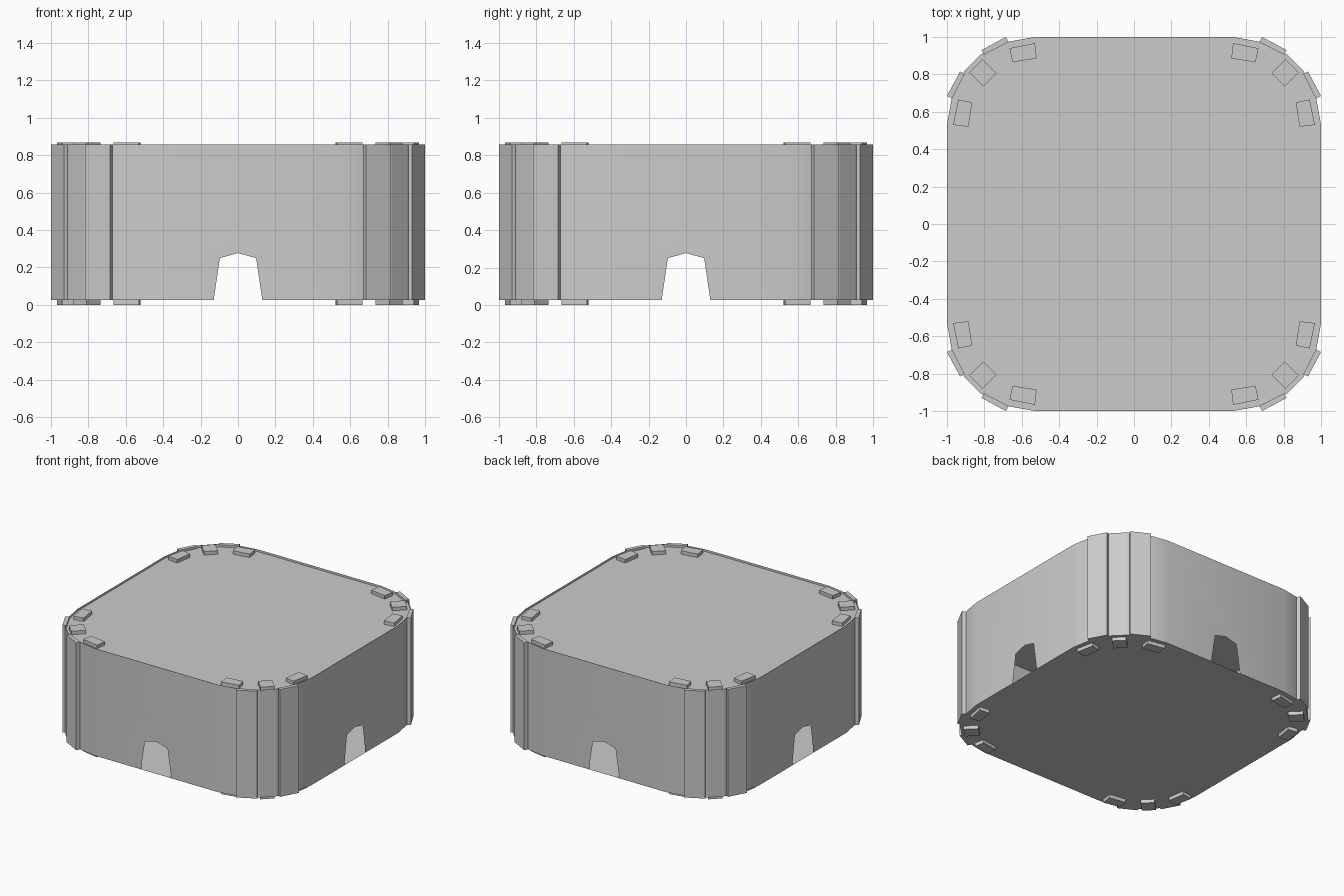
import bpy, bmesh
from math import pi
from mathutils import Matrix

if "Cube" in bpy.data.objects:
    bpy.data.objects.remove(bpy.data.objects["Cube"])

BOTTOM, RIM, LID, TOP = 0.027, 0.857, 0.84, 0.867
# one rounded corner of the outline, counter-clockwise
CORNER = [(1, .53), (.972, .685), (.905, .82), (.82, .905), (.685, .972), (.53, 1)]


def spin(p, k):
    for _ in range(k):
        p = (-p[1], p[0])
    return p


def finish(name, bm, smooth=False):
    me = bpy.data.meshes.new(name)
    bm.to_mesh(me)
    bm.free()
    ob = bpy.data.objects.new(name, me)
    bpy.context.collection.objects.link(ob)
    if smooth:
        bpy.ops.object.select_all(action='DESELECT')
        ob.select_set(True)
        bpy.context.view_layer.objects.active = ob
        bpy.ops.object.shade_smooth_by_angle(angle=0.3)
    return ob


def prism(bm, pts, z0, z1):
    lo = [bm.verts.new((x, y, z0)) for x, y in pts]
    hi = [bm.verts.new((x, y, z1)) for x, y in pts]
    bm.faces.new(lo[::-1])
    bm.faces.new(hi)
    n = len(pts)
    for i in range(n):
        j = (i + 1) % n
        bm.faces.new((lo[i], lo[j], hi[j], hi[i]))


# thin wall: four flat sides with a peaked doorway, joined by faceted corners
bm = bmesh.new()
door = [(-.13, BOTTOM), (-.097, .25), (0, .277), (.097, .25), (.13, BOTTOM)]
side = [(-.53, BOTTOM), *door, (.53, BOTTOM), (.53, RIM), (-.53, RIM)]
for k in range(4):
    bm.faces.new([bm.verts.new((*spin((1, y), k), z)) for y, z in side])
    for a, b in zip(CORNER, CORNER[1:]):
        a, b = spin(a, k), spin(b, k)
        bm.faces.new([bm.verts.new(v) for v in
                      ((*a, BOTTOM), (*b, BOTTOM), (*b, RIM), (*a, RIM))])
bmesh.ops.remove_doubles(bm, verts=bm.verts, dist=1e-4)
finish("wall", bm, True)

# lid (slightly recessed) and floor
outline = [spin(p, k) for k in range(4) for p in CORNER]
for name, z, pts in (("lid", LID, outline), ("floor", BOTTOM, outline[::-1])):
    bm = bmesh.new()
    bm.faces.new([bm.verts.new((x, y, z)) for x, y in pts])
    finish(name, bm)

# raised vertical strips on the corners, and tabs above and below
strip = [(.67, .972), (.803, .905), (.815, .93), (.685, 1.0)]
tab = [(.52, .885), (.65, .865), (.665, .94), (.53, .967)]
mid_tab = [(.735, .805), (.805, .735), (.88, .81), (.81, .88)]


def swapped(pts):
    return [(y, x) for x, y in pts][::-1]


def corner_set(name, shapes, z0, z1):
    bm = bmesh.new()
    for k in range(4):
        for s in shapes:
            prism(bm, [spin(p, k) for p in s], z0, z1)
    finish(name, bm)


tabs = [tab, swapped(tab), mid_tab]
corner_set("corner_strips", [strip, swapped(strip)], BOTTOM, RIM)
corner_set("top_tabs", tabs, LID, TOP)
corner_set("bottom_tabs", tabs, 0, BOTTOM)
